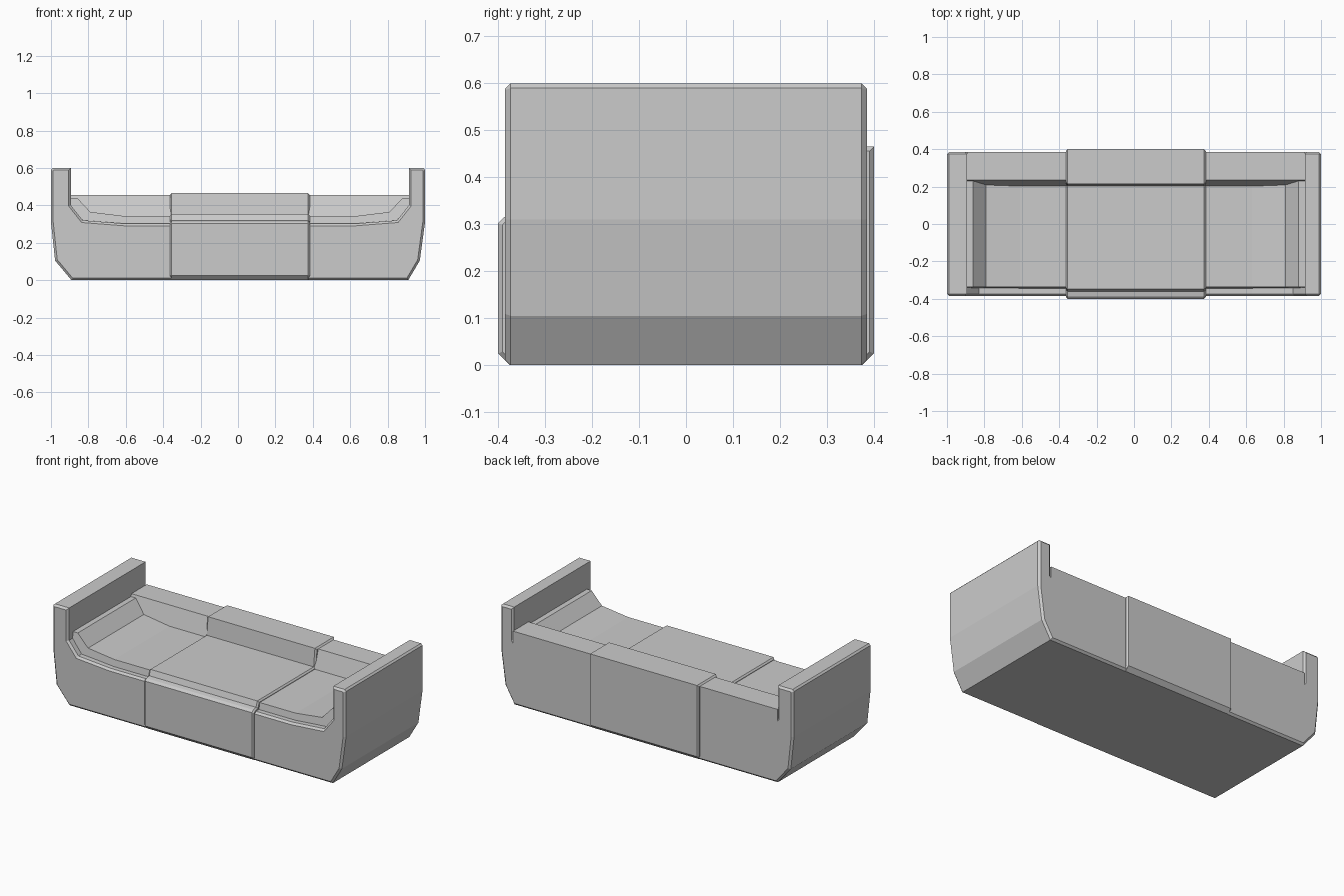
import bpy
import bmesh
from mathutils import Vector

if "Cube" in bpy.data.objects:
    bpy.data.objects.remove(bpy.data.objects["Cube"])


def prism(name, profile, axis, lo, hi, chamfer=0.0):
    """Extrude a 2D profile along x (profile is y,z) or y (profile is x,z)."""
    bm = bmesh.new()

    def point(p, t):
        return (t, p[0], p[1]) if axis == 'x' else (p[0], t, p[1])

    verts = [bm.verts.new(point(p, lo)) for p in profile]
    cap = bm.faces.new(verts)
    out = bmesh.ops.extrude_face_region(bm, geom=[cap], use_keep_orig=True)
    new = [g for g in out['geom'] if isinstance(g, bmesh.types.BMVert)]
    step = Vector((hi - lo, 0, 0)) if axis == 'x' else Vector((0, hi - lo, 0))
    bmesh.ops.translate(bm, verts=new, vec=step)
    bmesh.ops.recalc_face_normals(bm, faces=bm.faces[:])
    if chamfer:
        i = 0 if axis == 'x' else 1
        rim = [e for e in bm.edges
               if abs(e.verts[0].co[i] - e.verts[1].co[i]) < 1e-5]
        bmesh.ops.bevel(bm, geom=rim, offset=chamfer, segments=1,
                        affect='EDGES', profile=0.5)
    mesh = bpy.data.meshes.new(name)
    bm.to_mesh(mesh)
    bm.free()
    ob = bpy.data.objects.new(name, mesh)
    bpy.context.collection.objects.link(ob)
    return ob


CX = 0.01  # the body sits slightly off the grid centre


def mirrored(half):
    """Left-to-right profile from points on the right side."""
    return [(CX - x, z) for x, z in half] + [(CX + x, z) for x, z in reversed(half)]


# Shell: base and both arms in one U-shaped profile
inner = [(0.903, 0.60), (0.903, 0.40), (0.84, 0.32), (0.62, 0.303)]
left = [(-0.89, 0.0), (-0.978, 0.105), (-1.0, 0.31), (-1.0, 0.59), (-0.99, 0.60)]
right = [(0.99, 0.60), (1.0, 0.59), (1.0, 0.31), (0.972, 0.105), (0.91, 0.0)]
prism("base_and_arms", left + mirrored(inner) + right, 'y', -0.385, 0.385, 0.012)

# Seat cushion with raised ends, its front face leaning back
seat_top = [(0.905, 0.44), (0.87, 0.44), (0.80, 0.365), (0.62, 0.343)]
seat = prism("seat_cushion",
             mirrored(seat_top) + [(CX + 0.905, 0.28), (CX - 0.905, 0.28)],
             'y', -0.348, 0.24)
for v in seat.data.vertices:
    if v.co.y < 0 and v.co.z > 0.3:
        v.co.y = -0.336

# Backrest with sloped front
prism("backrest", [(0.20, 0.28), (0.20, 0.335), (0.235, 0.456),
                   (0.385, 0.456), (0.385, 0.28)], 'x', CX - 0.904, CX + 0.904)

# Wider middle section wrapping base, seat and backrest
middle = [(-0.375, 0.0), (-0.40, 0.025), (-0.40, 0.302), (-0.387, 0.315),
          (-0.36, 0.32), (-0.348, 0.355), (0.203, 0.355), (0.215, 0.465),
          (0.40, 0.465), (0.40, 0.025), (0.375, 0.0)]
prism("middle_section", middle, 'x', CX - 0.374, CX + 0.374, 0.009)
